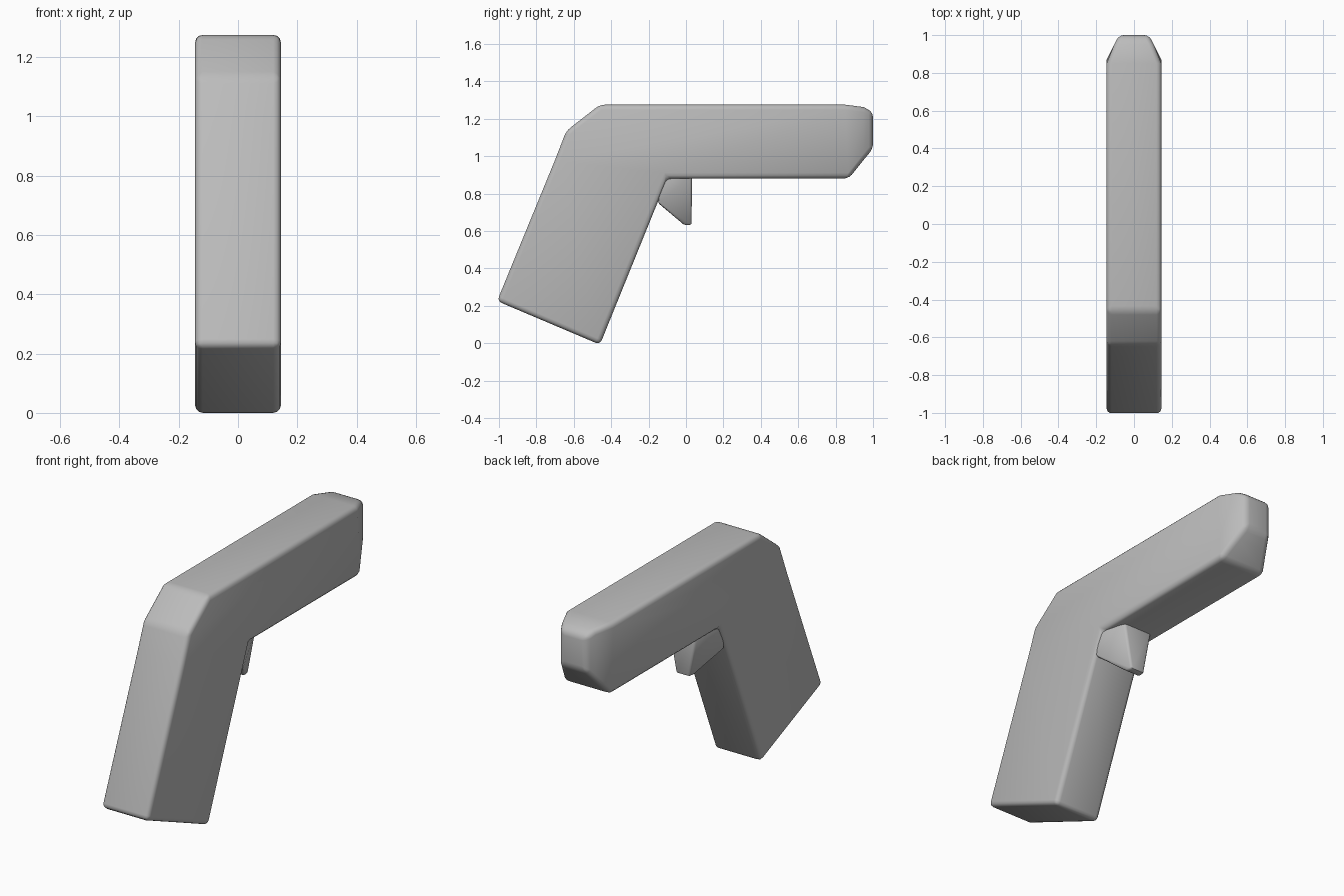
import bpy
import bmesh

cube = bpy.data.objects.get("Cube")
if cube:
    bpy.data.objects.remove(cube, do_unlink=True)

grey = bpy.data.materials.new("plain grey")
grey.use_nodes = True
grey.diffuse_color = (0.5, 0.5, 0.5, 1)
grey.node_tree.nodes["Principled BSDF"].inputs["Base Color"].default_value = (0.5, 0.5, 0.5, 1)


def finish(name, bm, bevel, segments):
    """Turn a bmesh into a softly bevelled grey part."""
    bmesh.ops.recalc_face_normals(bm, faces=bm.faces)
    mesh = bpy.data.meshes.new(name)
    bm.to_mesh(mesh)
    bm.free()
    mesh.materials.append(grey)
    obj = bpy.data.objects.new(name, mesh)
    bpy.context.collection.objects.link(obj)
    mod = obj.modifiers.new("soft edges", "BEVEL")
    mod.width = bevel
    mod.segments = segments
    mod.limit_method = "ANGLE"
    bpy.ops.object.select_all(action="DESELECT")
    obj.select_set(True)
    bpy.context.view_layer.objects.active = obj
    bpy.ops.object.modifier_apply(modifier=mod.name)
    bpy.ops.object.shade_smooth_by_angle(angle=0.6)
    return obj


# Grip and barrel: one side profile (y, z) extruded across the width
half = 0.145
profile = [(-0.46, 1.275), (-0.64, 1.135), (-0.70, 0.98), (-1.01, 0.225),
           (-0.46, -0.008), (-0.10, 0.88), (0.87, 0.88), (0.85, 1.275)]
bm = bmesh.new()
side = bm.faces.new([bm.verts.new((-half, y, z)) for y, z in profile])
swept = bmesh.ops.extrude_face_region(bm, geom=[side], use_keep_orig=True)
for v in swept["geom"]:
    if isinstance(v, bmesh.types.BMVert):
        v.co.x = half
bmesh.ops.recalc_face_normals(bm, faces=bm.faces)

# Tapered muzzle: extrude the end face twice, narrowing each time
end = max(bm.faces, key=lambda f: f.calc_center_median().y)
for y, width, low, high in [(0.95, 0.105, 0.98, 1.262), (1.0, 0.08, 1.04, 1.235)]:
    end = bmesh.ops.extrude_discrete_faces(bm, faces=[end])["faces"][0]
    middle = end.calc_center_median().z
    for v in end.verts:
        v.co = (width if v.co.x > 0 else -width, y, high if v.co.z > middle else low)
finish("body", bm, 0.026, 3)

# Trigger: wedge that is wide at the grip and narrow at its tip
bm = bmesh.new()
for width, y, z in [(0.135, -0.15, 0.75), (0.135, -0.13, 0.90), (0.09, 0.032, 0.90),
                    (0.045, -0.01, 0.632), (0.04, 0.03, 0.632)]:
    for x in (-width, width):
        bm.verts.new((x, y, z))
bmesh.ops.convex_hull(bm, input=bm.verts)
bmesh.ops.dissolve_limit(bm, angle_limit=0.02, verts=bm.verts, edges=bm.edges)
finish("trigger", bm, 0.01, 2)
